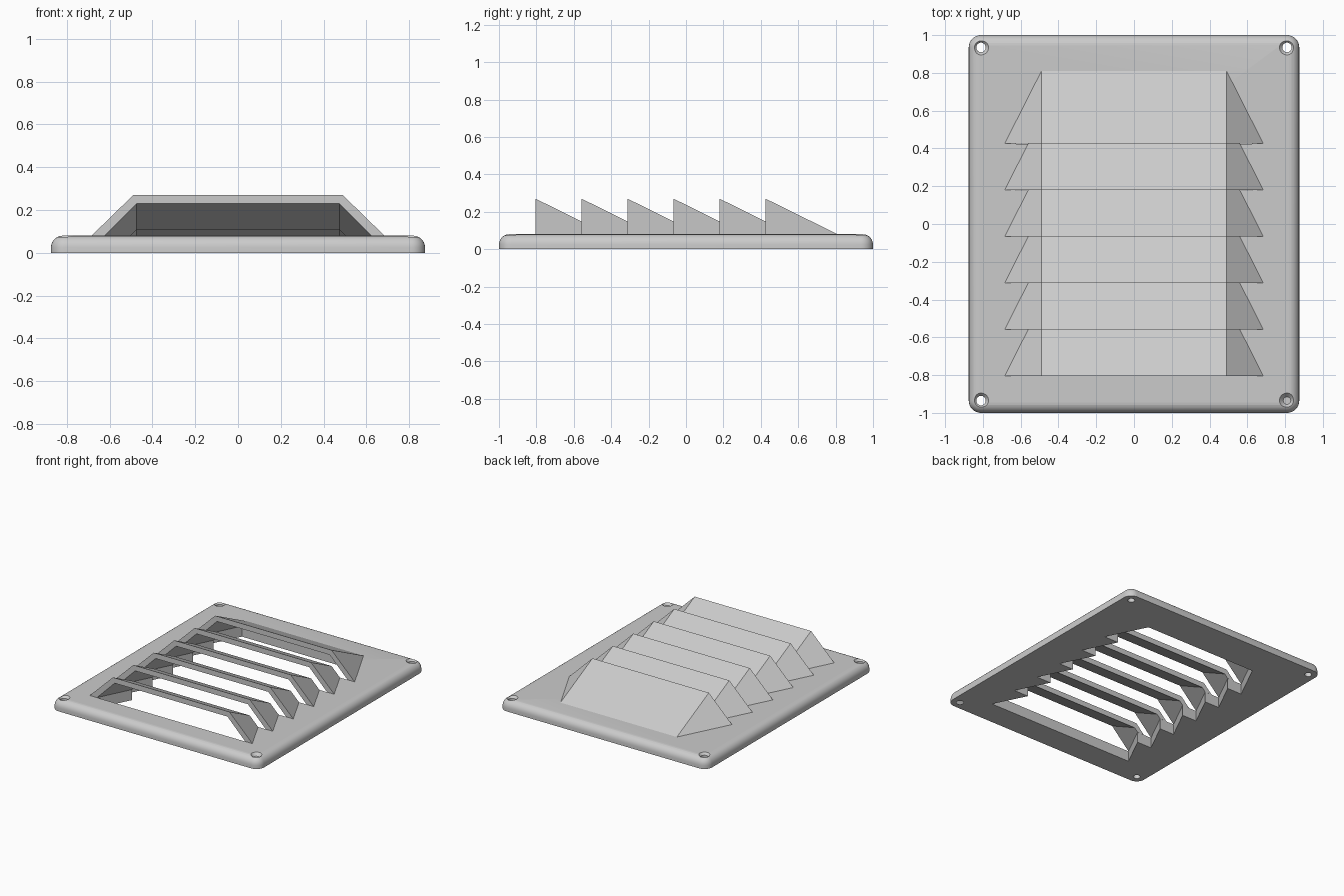
import bpy, bmesh
from mathutils import Matrix

cube = bpy.data.objects.get("Cube")
if cube:
    bpy.data.objects.remove(cube)

TOP = 0.08           # plate thickness
PITCH = 0.246        # louvre spacing
FIRST = -0.805       # front of the first louvre
COUNT = 6

grey = bpy.data.materials.new("light_grey")
grey.use_nodes = True
grey.diffuse_color = (0.6, 0.6, 0.6, 1)
grey.node_tree.nodes["Principled BSDF"].inputs["Base Color"].default_value = (0.6, 0.6, 0.6, 1)


def make(name, bm):
    bmesh.ops.recalc_face_normals(bm, faces=bm.faces)
    mesh = bpy.data.meshes.new(name)
    bm.to_mesh(mesh)
    bm.free()
    mesh.materials.append(grey)
    obj = bpy.data.objects.new(name, mesh)
    bpy.context.collection.objects.link(obj)
    return obj


def wedge(y, half_base, half_top, height, depth, floor):
    """Hood shape: tall trapezoid front sloping down to the back."""
    points = []
    for s in (-1, 1):
        points += [(s * half_base, y, TOP), (s * half_top, y, TOP + height),
                   (s * half_top, y + depth, TOP)]
        if floor < TOP:
            points += [(s * half_base, y, floor), (s * half_top, y + depth, floor)]
    bm = bmesh.new()
    for p in points:
        bm.verts.new(p)
    bmesh.ops.convex_hull(bm, input=bm.verts)
    bmesh.ops.dissolve_limit(bm, angle_limit=0.01, verts=bm.verts, edges=bm.edges)
    return bm


def activate(obj):
    bpy.ops.object.select_all(action="DESELECT")
    obj.select_set(True)
    bpy.context.view_layer.objects.active = obj


def cut(obj, cutter):
    activate(obj)
    mod = obj.modifiers.new("cut", "BOOLEAN")
    mod.operation = "DIFFERENCE"
    mod.solver = "EXACT"
    mod.object = cutter
    bpy.ops.object.modifier_apply(modifier=mod.name)


# base plate with rounded corners and a rounded top rim
bm = bmesh.new()
bmesh.ops.create_cube(bm, size=1, matrix=Matrix.Translation((0, 0, TOP / 2))
                      @ Matrix.Diagonal((1.75, 2, TOP, 1)))
uprights = [e for e in bm.edges if abs(e.verts[0].co.z - e.verts[1].co.z) > TOP / 2]
bmesh.ops.bevel(bm, geom=uprights, offset=0.065, segments=8, profile=0.5, affect="EDGES")
rim = [e for e in bm.edges if all(v.co.z > TOP - 0.001 for v in e.verts)]
bmesh.ops.bevel(bm, geom=rim, offset=0.055, segments=6, profile=0.5, affect="EDGES")
plate = make("base_plate", bm)

# countersunk screw holes
for sx in (-1, 1):
    for sy in (-1, 1):
        for r_low, r_high, z, h in ((0.025, 0.025, 0.04, 0.2), (0.02, 0.042, TOP - 0.01, 0.024)):
            bm = bmesh.new()
            bmesh.ops.create_cone(bm, cap_ends=True, segments=32, radius1=r_low, radius2=r_high,
                                  depth=h, matrix=Matrix.Translation((sx * 0.81, sy * 0.935, z)))
            drill = make("drill", bm)
            cut(plate, drill)
            bpy.data.objects.remove(drill)

# hollow louvres, each ending at the front of the next, with slots through the plate
for i in range(COUNT):
    y = FIRST + i * PITCH
    bm = wedge(y, 0.685, 0.49, 0.19, 0.385, TOP)
    if i < COUNT - 1:
        geom = bm.verts[:] + bm.edges[:] + bm.faces[:]
        res = bmesh.ops.bisect_plane(bm, geom=geom, plane_co=(0, y + PITCH, 0),
                                     plane_no=(0, 1, 0), clear_outer=True)
        rim = [g for g in res["geom_cut"] if isinstance(g, bmesh.types.BMEdge)]
        bmesh.ops.contextual_create(bm, geom=rim)
    louvre = make(f"louvre_{i + 1}", bm)
    hollow = make("hollow", wedge(y - 0.0005, 0.625, 0.475, 0.15, 0.3, -0.05))
    cut(louvre, hollow)
    cut(plate, hollow)
    bpy.data.objects.remove(hollow)

activate(plate)
bpy.ops.object.shade_smooth_by_angle(angle=0.6)
